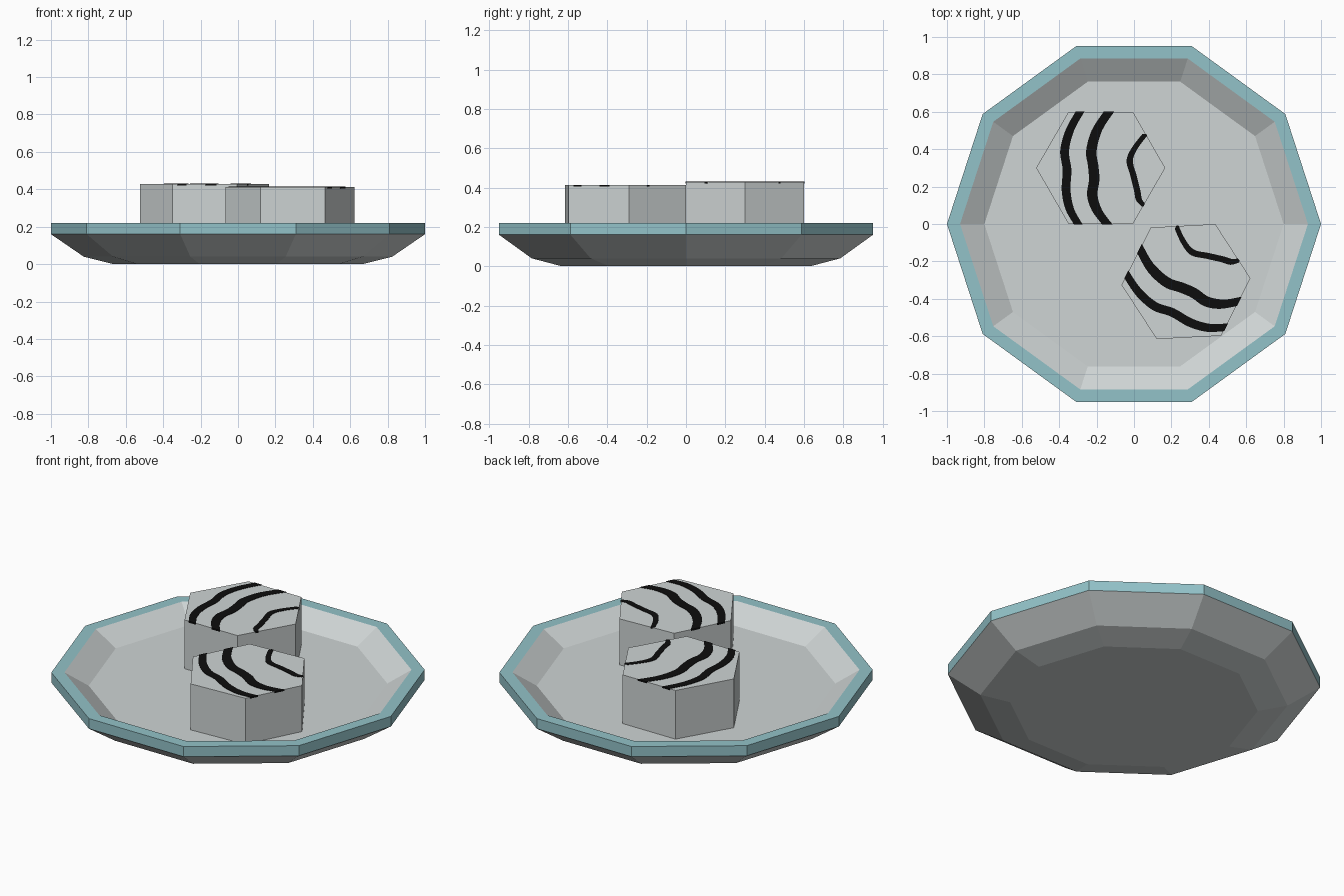
import bpy, bmesh, math
from mathutils import Matrix, Vector

if "Cube" in bpy.data.objects:
    bpy.data.objects.remove(bpy.data.objects["Cube"])


def material(name, rgb):
    m = bpy.data.materials.new(name)
    m.diffuse_color = (*rgb, 1)
    m.use_nodes = True
    m.node_tree.nodes["Principled BSDF"].inputs["Base Color"].default_value = m.diffuse_color
    return m


GREY = material("pale grey", (0.62, 0.66, 0.66))
TEAL = material("soft teal", (0.29, 0.54, 0.58))
BLACK = material("black", (0.004, 0.004, 0.004))


def finish(name, bm, mats):
    bmesh.ops.recalc_face_normals(bm, faces=bm.faces)
    me = bpy.data.meshes.new(name)
    bm.to_mesh(me)
    bm.free()
    for m in mats:
        me.materials.append(m)
    ob = bpy.data.objects.new(name, me)
    bpy.context.collection.objects.link(ob)
    return ob


def lathe(name, profile, sides, mats, mat_of_band):
    """Closed faceted solid from (radius, z) rings, capped at both ends."""
    bm = bmesh.new()
    rings = [[bm.verts.new((r * math.cos(2 * math.pi * i / sides),
                            r * math.sin(2 * math.pi * i / sides), z))
              for i in range(sides)] for r, z in profile]
    for b, (lo, hi) in enumerate(zip(rings, rings[1:])):
        for i in range(sides):
            j = (i + 1) % sides
            bm.faces.new((lo[i], lo[j], hi[j], hi[i])).material_index = mat_of_band(b)
    bm.faces.new(rings[0][::-1])
    bm.faces.new(rings[-1])
    return finish(name, bm, mats)


# ten-sided dish with a teal rim (outer band and top ring)
lathe("dish", [(0.665, 0), (0.825, 0.04), (1, 0.16), (1, 0.22), (0.93, 0.22), (0.80, 0.14)],
      10, [GREY, TEAL], lambda b: 1 if b in (2, 3) else 0)

# wavy stripes: centre points in the roll's own frame, and width measured in x
HEX_R = 0.345
STRIPES = [
    (0.047, [(-.11, .30), (-.165, .20), (-.193, .09), (-.18, -.01),
             (-.185, -.12), (-.165, -.22), (-.12, -.30)]),
    (0.056, [(.045, .30), (-.02, .20), (-.05, .09), (-.04, .01),
             (-.035, -.065), (-.045, -.145), (-.02, -.225), (.035, -.30)]),
    (0.034, [(.24, .18), (.185, .11), (.155, .04), (.175, -.04),
             (.195, -.12), (.205, -.17), (.235, -.204)]),
]


def smooth_path(pts, steps=5):
    p = [Vector(q) for q in [pts[0], *pts, pts[-1]]]
    out = []
    for a, b, c, d in zip(p, p[1:], p[2:], p[3:]):
        for k in range(steps):
            t = k / steps
            out.append(0.5 * (2 * b + (c - a) * t + (2 * a - 5 * b + 4 * c - d) * t * t
                              + (3 * b - a - 3 * c + d) * t ** 3))
    return out + [p[-1]]


def stripe(name, width, pts, top):
    """Thin plate let into the top face, clipped to the hexagon."""
    bm = bmesh.new()
    rows = []
    for q in smooth_path(pts):
        limit = HEX_R + 0.002 - abs(q.y) / math.sqrt(3)
        xs = [min(q.x + s * width / 2, limit) for s in (-1, 1)]
        if xs[1] - xs[0] < 0.004:
            xs[0] = xs[1] - 0.004
        y = q.y * 1.006
        rows.append([bm.verts.new((x, y, z)) for x, z in
                     ((xs[0], top - .007), (xs[1], top - .007),
                      (xs[1], top + .002), (xs[0], top + .002))])
    for a, b in zip(rows, rows[1:]):
        for i in range(4):
            j = (i + 1) % 4
            bm.faces.new((a[i], a[j], b[j], b[i]))
    bm.faces.new(rows[0])
    bm.faces.new(rows[-1])
    return finish(name, bm, [BLACK])


# two striped hexagonal blocks on the dish
for label, x, y, top, turn in (("back", -0.178, 0.30, 0.428, 0),
                               ("front", 0.278, -0.308, 0.412, 63)):
    place = Matrix.Translation((x, y, 0)) @ Matrix.Rotation(math.radians(turn), 4, "Z")
    block = lathe(label + "_block", [(HEX_R, 0.13), (HEX_R, top)], 6, [GREY], lambda b: 0)
    block.matrix_world = place
    for n, (width, pts) in enumerate(STRIPES, 1):
        stripe(f"{label}_stripe_{n}", width, pts, top).matrix_world = place
